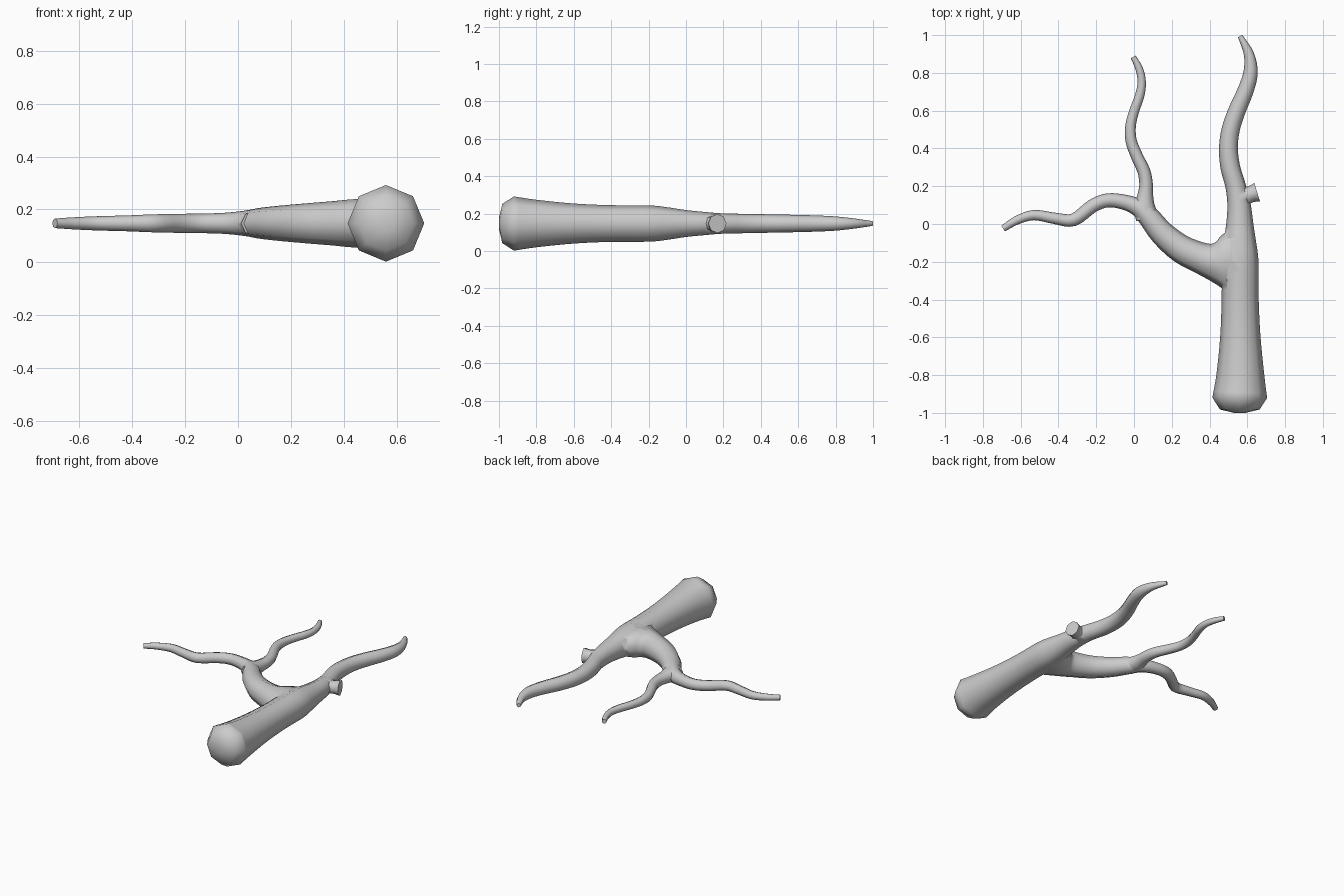
import bpy, bmesh, math
from mathutils import Vector

if "Cube" in bpy.data.objects:
    bpy.data.objects.remove(bpy.data.objects["Cube"])

ZC = 0.147   # height of the branch centre plane
SIDES = 8


def smooth(pts, steps=4):
    """Catmull-Rom interpolation of (x, y, flat radius, vertical radius)."""
    p = [Vector(q if len(q) == 4 else (*q, q[2])) for q in pts]
    p = [2 * p[0] - p[1]] + p + [2 * p[-1] - p[-2]]
    out = []
    for i in range(1, len(p) - 2):
        a, b, c, d = p[i - 1:i + 3]
        for k in range(steps):
            t = k / steps
            out.append(0.5 * (2 * b + (c - a) * t + (2 * a - 5 * b + 4 * c - d) * t ** 2
                              + (3 * b - a - 3 * c + d) * t ** 3))
    return out + [p[-2]]


def tube(name, pts, head=()):
    """Closed eight-sided tube along a flat path; head rings are left unsmoothed."""
    rings = [Vector((*h, h[2])) for h in head] + smooth(pts)
    bm = bmesh.new()
    loops = []
    for i, r in enumerate(rings):
        a, b = rings[max(i - 1, 0)], rings[min(i + 1, len(rings) - 1)]
        t = Vector((b[0] - a[0], b[1] - a[1], 0)).normalized()
        side = Vector((t.y, -t.x, 0))
        loops.append([bm.verts.new(Vector((r[0], r[1], ZC))
                      + side * r[2] * math.cos(k * math.tau / SIDES)
                      + Vector((0, 0, r[3] * math.sin(k * math.tau / SIDES))))
                      for k in range(SIDES)])
    for a, b in zip(loops, loops[1:]):
        for k in range(SIDES):
            n = (k + 1) % SIDES
            bm.faces.new((a[k], a[n], b[n], b[k]))
    bm.faces.new(loops[0])
    bm.faces.new(loops[-1])
    bmesh.ops.recalc_face_normals(bm, faces=bm.faces)
    me = bpy.data.meshes.new(name)
    bm.to_mesh(me)
    bm.free()
    ob = bpy.data.objects.new(name, me)
    bpy.context.collection.objects.link(ob)
    return ob


# trunk running into the long upper branch
trunk = tube("branch", [
    (.56, -.92, .145), (.563, -.8, .127), (.563, -.6, .107), (.562, -.4, .098),
    (.562, -.2, .097), (.56, -.1, .087), (.56, 0, .072), (.556, .1, .062),
    (.538, .2, .054), (.51, .3, .052), (.50, .4, .05), (.512, .5, .048),
    (.545, .6, .046), (.588, .7, .043), (.617, .8, .038), (.608, .9, .027),
    (.562, .995, .013)],
    head=[(.56, -1.0, .03), (.56, -.982, .105)])

# side branch, flared where it leaves the trunk
side_branch = tube("side_branch", [
    (.53, -.2, .19, .085), (.475, -.2, .15, .092), (.42, -.198, .105, .09),
    (.36, -.182, .084), (.25, -.132, .075), (.15, -.05, .066), (.08, .035, .058),
    (.025, .085, .048), (-.05, .115, .04), (-.14, .125, .037), (-.22, .095, .036),
    (-.32, .022, .034), (-.42, .03, .03), (-.53, .047, .027), (-.62, .02, .023),
    (-.693, -.024, .018)])

# thin twig growing from the side branch
twig = tube("twig", [
    (.07, .03, .06, .05), (.056, .09, .056, .048), (.06, .15, .042, .04), (.064, .21, .036),
    (.052, .28, .034), (.015, .36, .032), (-.015, .44, .03), (-.018, .52, .028),
    (.002, .6, .026), (.03, .68, .025), (.041, .75, .022), (.028, .82, .02),
    (-.004, .885, .015)])

# broken-off stub
stub = tube("stub", [(.55, .135, .06, .045), (.59, .148, .05, .045),
                     (.62, .158, .044), (.652, .168, .051)])

# merge everything into one surface
for part in (side_branch, twig, stub):
    m = trunk.modifiers.new("join_" + part.name, 'BOOLEAN')
    m.operation = 'UNION'
    m.solver = 'EXACT'
    m.object = part
bpy.context.view_layer.update()
merged = bpy.data.meshes.new_from_object(
    trunk.evaluated_get(bpy.context.evaluated_depsgraph_get()))
trunk.modifiers.clear()
trunk.data = merged
for part in (side_branch, twig, stub):
    bpy.data.objects.remove(part)

bpy.context.view_layer.objects.active = trunk
trunk.select_set(True)
bpy.ops.object.shade_smooth_by_angle(angle=math.radians(60))
